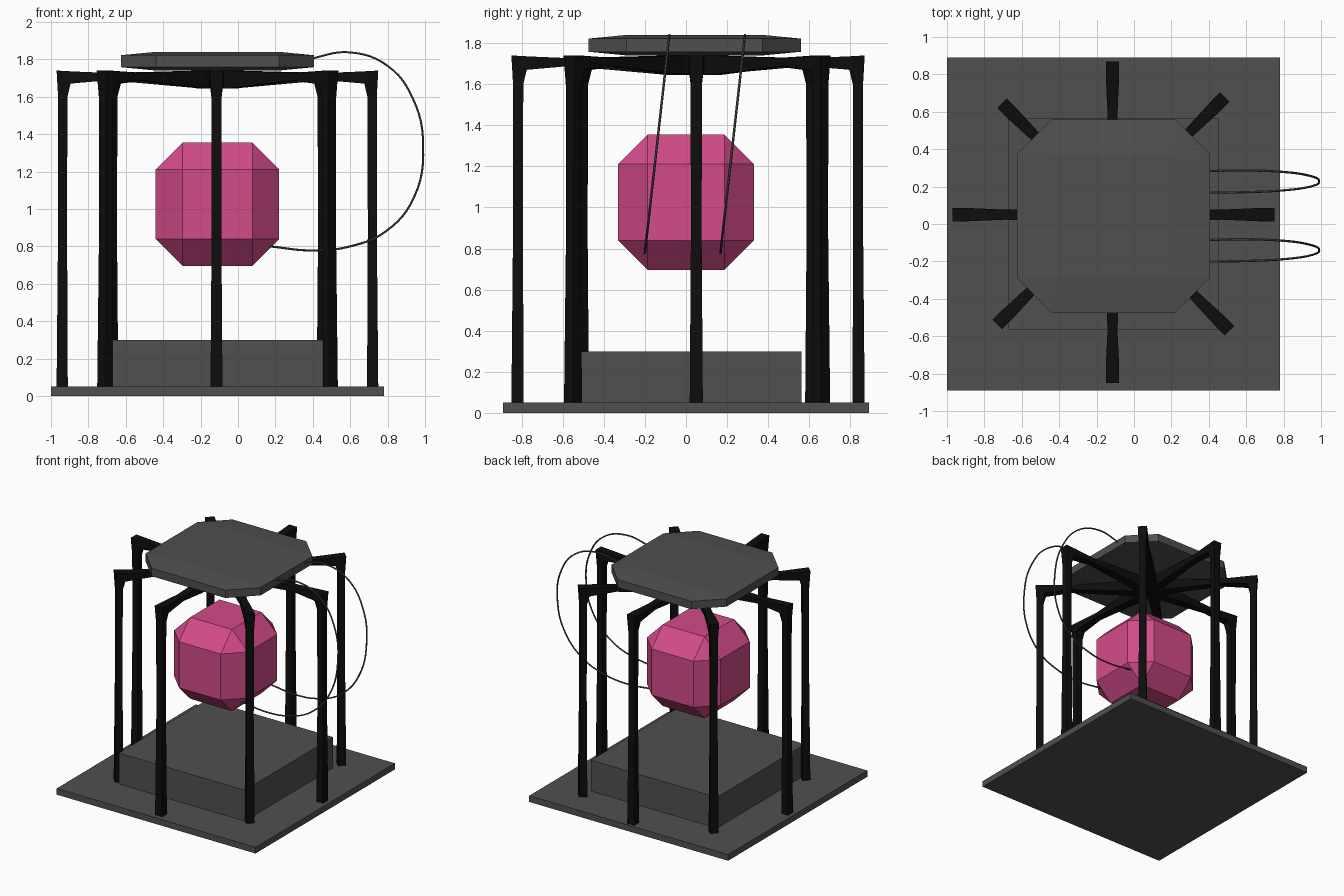
import bpy, bmesh, math
from mathutils import Vector

default = bpy.data.objects.get("Cube")
if default:
    bpy.data.objects.remove(default, do_unlink=True)


def material(name, rgb):
    m = bpy.data.materials.new(name)
    m.use_nodes = True
    m.diffuse_color = (*rgb, 1)
    m.node_tree.nodes["Principled BSDF"].inputs["Base Color"].default_value = (*rgb, 1)
    return m


GREY = material("dark grey", (0.08, 0.08, 0.08))
BLACK = material("black", (0.004, 0.004, 0.004))
PINK = material("pink", (0.65, 0.07, 0.25))


def add_mesh(name, bm, mat):
    bmesh.ops.recalc_face_normals(bm, faces=bm.faces)
    mesh = bpy.data.meshes.new(name)
    bm.to_mesh(mesh)
    bm.free()
    mesh.materials.append(mat)
    obj = bpy.data.objects.new(name, mesh)
    bpy.context.collection.objects.link(obj)
    return obj


def box(name, centre, half, mat, chamfer=0):
    """Box whose chamfer is a fraction of each half size."""
    bm = bmesh.new()
    bmesh.ops.create_cube(bm, size=2)
    if chamfer:
        bmesh.ops.bevel(bm, geom=bm.edges[:], offset=chamfer, segments=1,
                        affect='EDGES', clamp_overlap=True)
    bmesh.ops.scale(bm, vec=half, verts=bm.verts)
    bmesh.ops.translate(bm, vec=centre, verts=bm.verts)
    return add_mesh(name, bm, mat)


# Plinth, core and canopy
box("base_plate", (-0.11, 0, 0.025), (0.89, 0.89, 0.025), GREY)
box("base_block", (-0.108, 0, 0.175), (0.563, 0.563, 0.125), GREY)
box("core", (-0.11, 0, 1.025), (0.33, 0.33, 0.33), PINK, 0.435)
box("canopy", (-0.11, 0.042, 1.79), (0.515, 0.517, 0.05), GREY, 0.36)

# Half arch: outer (radius, z), inner (radius, z), half width
HALF_ARCH = [
    ((0.86, 0.05), (0.80, 0.05), 0.032),
    ((0.852, 0.9), (0.804, 0.9), 0.026),
    ((0.852, 1.6), (0.802, 1.6), 0.028),
    ((0.86, 1.74), (0.785, 1.67), 0.036),
    ((0.77, 1.735), (0.765, 1.672), 0.035),
    ((0.58, 1.727), (0.58, 1.688), 0.027),
    ((0.1, 1.74), (0.1, 1.645), 0.04),
]


def arch(name, x, y, angle):
    """Bent bar with a leg at either end, lofted through its sections."""
    a = math.radians(angle)
    along = Vector((math.cos(a), math.sin(a), 0))
    side = Vector((-along.y, along.x, 0))
    sections = [(1, s) for s in HALF_ARCH] + [(-1, s) for s in reversed(HALF_ARCH)]
    bm = bmesh.new()
    previous = None
    for sign, (outer, inner, w) in sections:
        ring = []
        for (r, z), k in ((outer, -1), (outer, 1), (inner, 1), (inner, -1)):
            ring.append(bm.verts.new(Vector((x, y, z)) + along * r * sign + side * w * k))
        if previous:
            for i in range(4):
                j = (i + 1) % 4
                bm.faces.new((previous[i], previous[j], ring[j], ring[i]))
        else:
            bm.faces.new(ring)
        previous = ring
    bm.faces.new(previous)
    return add_mesh(name, bm, BLACK)


arch("arch_side_to_side", -0.11, 0.05, 0)
arch("arch_front_to_back", -0.115, 0.01, 90)
arch("arch_diagonal_a", -0.122, 0.071, 45)
arch("arch_diagonal_b", -0.097, 0.037, -45)

# Two hanging cables, each a leaning loop from canopy to core
CABLE = [(0.3, 1.765), (0.42, 1.81), (0.6, 1.837), (0.8, 1.765), (0.935, 1.59),
         (0.99, 1.34), (0.94, 1.06), (0.79, 0.88), (0.6, 0.8), (0.4, 0.778), (0.17, 0.8)]


def cable(name, foot_y):
    curve = bpy.data.curves.new(name, 'CURVE')
    curve.dimensions = '3D'
    curve.bevel_depth = 0.006
    curve.bevel_resolution = 1
    curve.resolution_u = 6
    curve.use_fill_caps = True
    spline = curve.splines.new('BEZIER')
    spline.bezier_points.add(len(CABLE) - 1)
    for p, (x, z) in zip(spline.bezier_points, CABLE):
        p.co = (x, foot_y + (z - 0.78) * 0.112, z)
        p.handle_left_type = p.handle_right_type = 'AUTO'
    curve.materials.append(GREY)
    obj = bpy.data.objects.new(name, curve)
    bpy.context.collection.objects.link(obj)
    bpy.ops.object.select_all(action='DESELECT')
    obj.select_set(True)
    bpy.context.view_layer.objects.active = obj
    bpy.ops.object.convert(target='MESH')
    bpy.ops.object.shade_smooth_by_angle()


cable("cable_front", -0.2)
cable("cable_back", 0.168)
